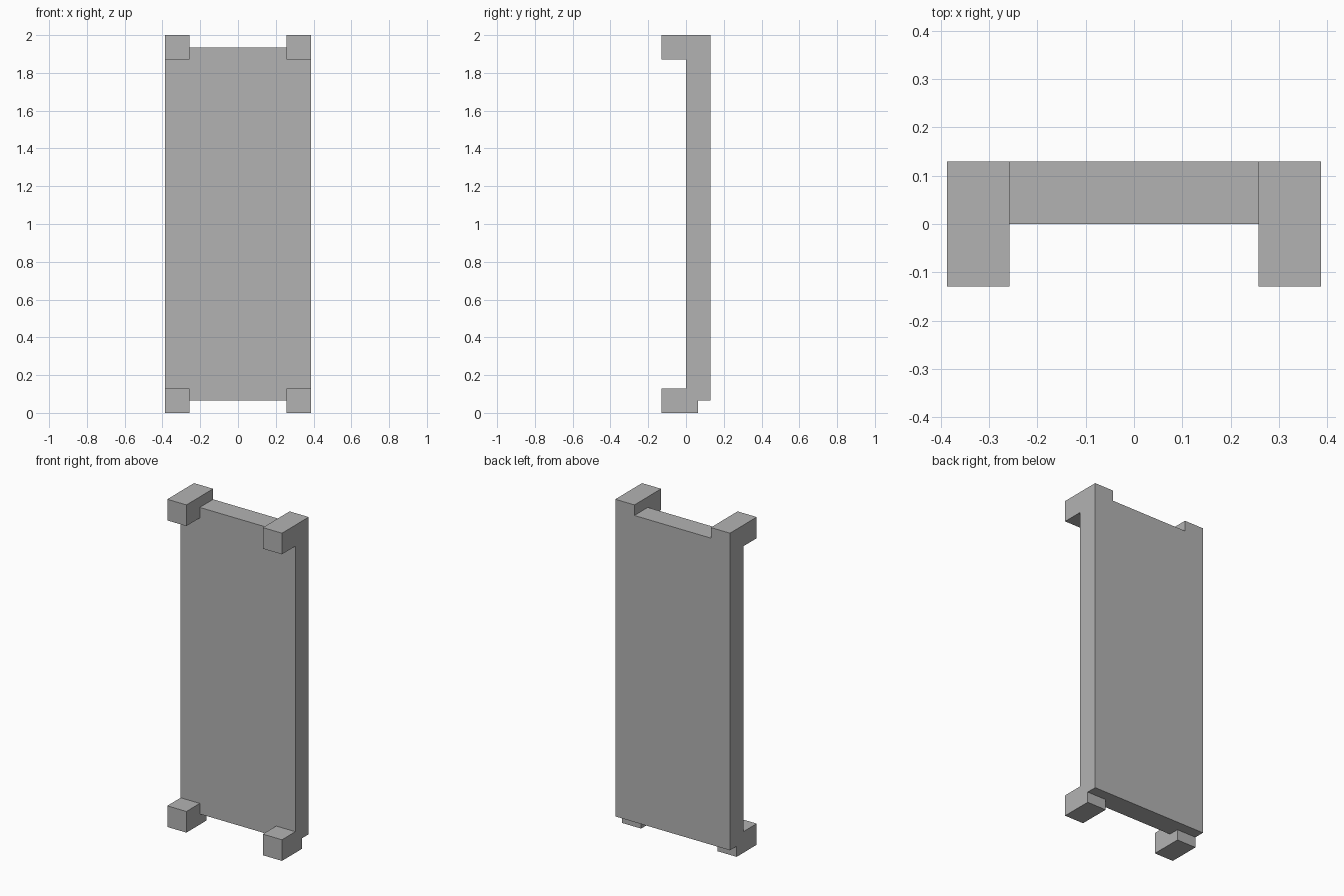
import bpy

cube = bpy.data.objects.get("Cube")
if cube:
    bpy.data.objects.remove(cube, do_unlink=True)

# Everything sits on a grid of 31 units over the full height
U = 2 / 31

grey = bpy.data.materials.new("plain grey")
grey.use_nodes = True
colour = (0.45, 0.45, 0.45, 1)
grey.diffuse_color = colour
grey.node_tree.nodes["Principled BSDF"].inputs["Base Color"].default_value = colour


def box(name, low, high):
    """Flat-shaded box between two corners given in grid units."""
    centre = [(a + b) / 2 * U for a, b in zip(low, high)]
    size = [(b - a) * U for a, b in zip(low, high)]
    bpy.ops.mesh.primitive_cube_add(size=1, location=centre)
    obj = bpy.context.object
    obj.name = name
    obj.scale = size
    bpy.ops.object.transform_apply(location=False, rotation=False, scale=True)
    obj.data.materials.append(grey)
    return obj


# Upright slab
box("panel", (-6, 0, 1), (6, 2, 30))

# Corner blocks: the upper pair reach the back, the lower pair stop short
for side, x in (("left", 4), ("right", -6)):
    box(f"upper_{side}_block", (x, -2, 29), (x + 2, 2, 31))
    box(f"lower_{side}_block", (x, -2, 0), (x + 2, 1, 2))
